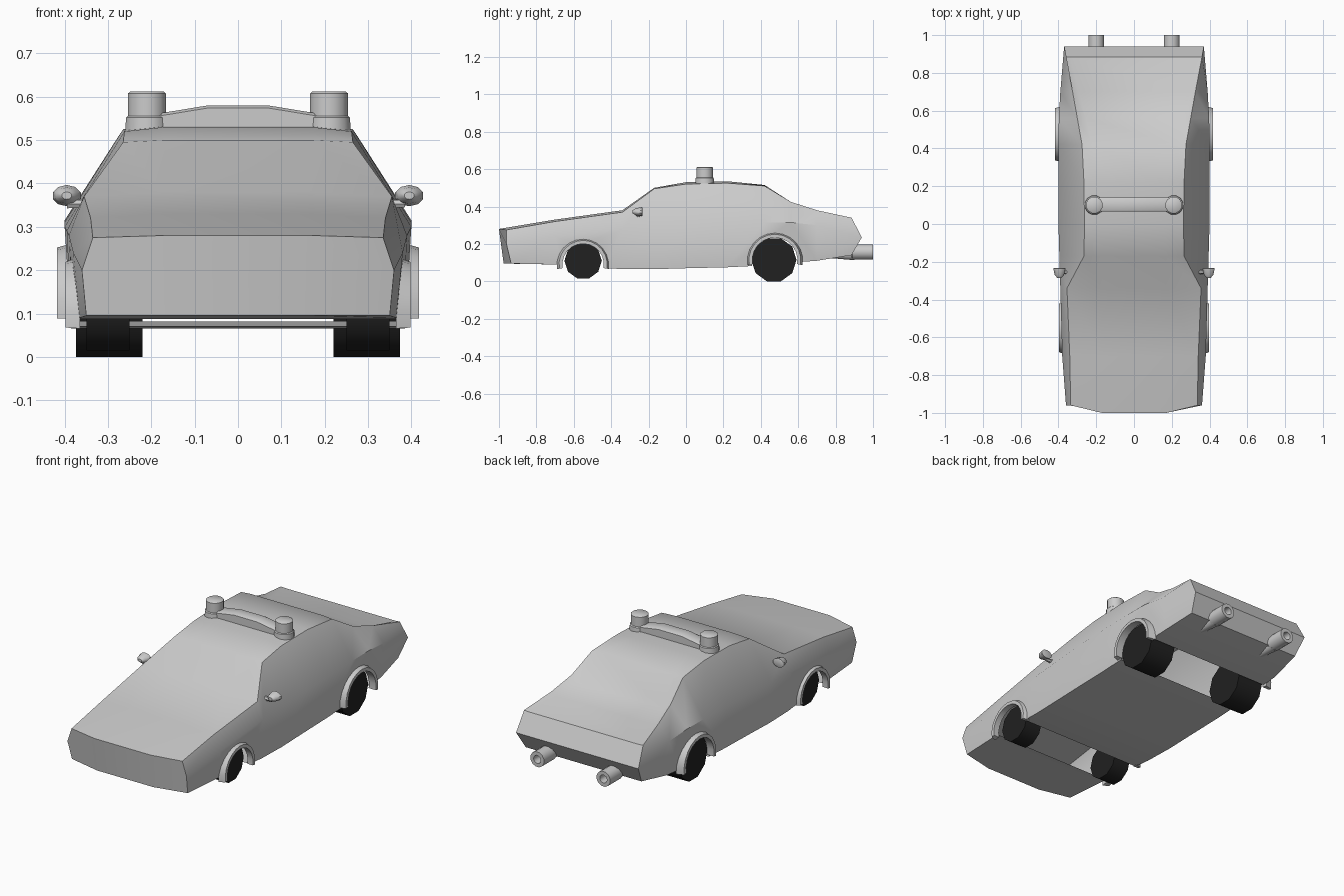
import bpy, bmesh, math
from mathutils import Matrix, Vector

old = bpy.data.objects.get("Cube")
if old:
    bpy.data.objects.remove(old, do_unlink=True)


def material(name, value):
    m = bpy.data.materials.new(name)
    m.use_nodes = True
    col = (value, value, value, 1)
    m.diffuse_color = col
    m.node_tree.nodes["Principled BSDF"].inputs["Base Color"].default_value = col
    return m


GREY = material("light grey", 0.6)
BLACK = material("tyre black", 0.015)


def finish(name, bm, mat, angle=40):
    bmesh.ops.recalc_face_normals(bm, faces=bm.faces)
    mesh = bpy.data.meshes.new(name)
    bm.to_mesh(mesh)
    bm.free()
    mesh.materials.append(mat)
    ob = bpy.data.objects.new(name, mesh)
    bpy.context.collection.objects.link(ob)
    smooth(ob, angle)
    return ob


def smooth(ob, angle):
    bpy.ops.object.select_all(action="DESELECT")
    ob.select_set(True)
    bpy.context.view_layer.objects.active = ob
    bpy.ops.object.shade_smooth_by_angle(angle=math.radians(angle))


def lathe(name, profile, sides, loc, axis="z", mat=GREY, scale=(1, 1, 1)):
    """Spin (position, radius) pairs about an axis and cap both ends."""
    bm = bmesh.new()
    turn = {"x": Matrix.Rotation(math.pi / 2, 4, "Y"),
            "y": Matrix.Rotation(-math.pi / 2, 4, "X"), "z": Matrix()}[axis]
    place = Matrix.Translation(loc) @ Matrix.Diagonal((*scale, 1)) @ turn
    rings = []
    for h, r in profile:
        angles = [(i + 0.5) * math.tau / sides for i in range(sides)]
        rings.append([bm.verts.new(place @ Vector((r * math.cos(a), r * math.sin(a), h)))
                      for a in angles])
    bridge(bm, rings)
    bm.faces.new(rings[0])
    bm.faces.new(rings[-1])
    return finish(name, bm, mat)


def bridge(bm, rings):
    n = len(rings[0])
    for a, b in zip(rings, rings[1:]):
        for i in range(n):
            j = (i + 1) % n
            bm.faces.new((a[i], a[j], b[j], b[i]))


# Body stations: y, floor z, floor x, belt z, belt x, edge z, edge x, deck z, deck x
STATIONS = [
    (-0.96, .095, .35, .20, .36, .275, .335, .28, .17),
    (-0.70, .09, .365, .24, .38, .32, .34, .33, .17),
    (-0.34, .065, .38, .28, .39, .37, .355, .38, .17),
    (-0.17, .065, .385, .29, .395, .495, .265, .50, .17),
    (0.00, .07, .385, .30, .40, .52, .262, .53, .17),
    (0.22, .075, .385, .31, .40, .525, .265, .535, .17),
    (0.42, .085, .385, .315, .40, .51, .275, .515, .22),
    (0.56, .10, .38, .315, .398, .425, .30, .39, .255),
    (0.70, .11, .375, .30, .39, .38, .325, .365, .295),
    (0.885, .14, .35, .235, .37, .34, .36, .338, .335),
]
bm = bmesh.new()
rings = []
for y, zb, xb, zm, xm, zt, xt, zd, xd in STATIONS:
    half = [(.17, zb), (xb, zb), (xm, zm), (xt, zt), (xd, zd)]
    ring = half + [(-x, z) for x, z in reversed(half)]
    rings.append([bm.verts.new((x, y, z)) for x, z in ring])
bridge(bm, rings)

# Bowed, leaning nose
nose, tail = rings[0], rings[-1]
for i in (0, 4, 5, 9):
    nose[i].co.y -= 0.04
for i in (0, 1, 8, 9):
    nose[i].co.y += 0.025
bm.faces.new((nose[0], nose[4], nose[5], nose[9]))
bm.faces.new(nose[0:5])
bm.faces.new(nose[5:10])

# Pointed tail with a ridge at belt height
for i in (2, 7):
    tail[i].co.y = 0.94
bm.faces.new(tail[2:8])
bm.faces.new(tail[7:] + tail[:3])
body = finish("body", bm, GREY)

# Wheel bays cut right across the hollow shell
ARCHES = {"front": (-0.55, .09, .115), "rear": (.475, .113, .125)}
for end, (y, z, r) in ARCHES.items():
    cutter = lathe("arch_cutter", [(-.6, r), (.6, r)], 32, (0, y, z), "x")
    mod = body.modifiers.new("arch", "BOOLEAN")
    mod.object, mod.operation, mod.solver = cutter, "DIFFERENCE", "EXACT"
    bpy.context.view_layer.objects.active = body
    bpy.ops.object.modifier_apply(modifier=mod.name)
    bpy.data.objects.remove(cutter, do_unlink=True)

bm = bmesh.new()
bm.from_mesh(body.data)
for y, z, r in ARCHES.values():
    inner = [f for f in bm.faces if abs(f.normal.x) < .1 and
             all(abs(math.hypot(v.co.y - y, v.co.z - z) - r) < .003 for v in f.verts)]
    bmesh.ops.delete(bm, geom=inner, context="FACES")
bm.to_mesh(body.data)
bm.free()
smooth(body, 40)


def flare(name, side, y, z, r, x_in, x_out):
    """Arched lip round a wheel opening."""
    bm = bmesh.new()
    profile = [(r - .004, x_in), (r - .004, x_out), (r + .014, x_out), (r + .026, x_in)]
    rings = []
    for k in range(13):
        a = math.radians(-10 + 200 * k / 12)
        rings.append([bm.verts.new((side * x, y + p * math.cos(a), z + p * math.sin(a)))
                      for p, x in profile])
    bridge(bm, rings)
    bm.faces.new(rings[0])
    bm.faces.new(rings[-1])
    finish(name, bm, GREY)


for side, label in ((1, "left"), (-1, "right")):
    # Wheels and arch lips
    flare("front_arch_" + label, side, *ARCHES["front"], .365, .398)
    flare("rear_arch_" + label, side, *ARCHES["rear"], .375, .418)
    lathe("front_wheel_" + label, [(-.05, .1), (.05, .1)], 10,
          (side * .30, -.55, .11), "x", BLACK)
    lathe("rear_wheel_" + label, [(-.077, .121), (.077, .121)], 10,
          (side * .297, .47, .115), "x", BLACK)
    # Roof beacons
    lathe("beacon_" + label, [(-.01, .052), (.022, .05), (.026, .045), (.078, .045),
                              (.082, .04)], 12, (side * .21, .10, .53))
    # Exhausts: tapered pipe, open tip
    lathe("exhaust_pipe_" + label, [(0, .01), (.25, .032)], 10,
          (side * .2, .65, .145), "y")
    lathe("exhaust_tip_" + label, [(0, .032), (.01, .042), (.12, .042), (.12, .022),
                                   (.07, .02)], 12, (side * .2, .88, .157), "y")
    # Door mirrors
    lathe("mirror_" + label, [(-.04, .012), (-.025, .026), (.01, .034), (.012, .028)], 10,
          (side * .395, -.245, .372), "y", GREY, (1, 1, .72))
    lathe("mirror_stalk_" + label, [(-.03, .012), (.02, .009)], 6,
          (side * .365, -.255, .353), "x")

# Arched bar joining the beacons
bm = bmesh.new()
rings = []
for x, top in ((-.18, .562), (-.07, .58), (.07, .58), (.18, .562)):
    rings.append([bm.verts.new((x, y, z)) for y, z in
                  ((.065, .525), (.065, top - .006), (.075, top),
                   (.13, top), (.14, top - .006), (.14, .525))])
bridge(bm, rings)
bm.faces.new(rings[0])
bm.faces.new(rings[-1])
finish("beacon_bar", bm, GREY)
